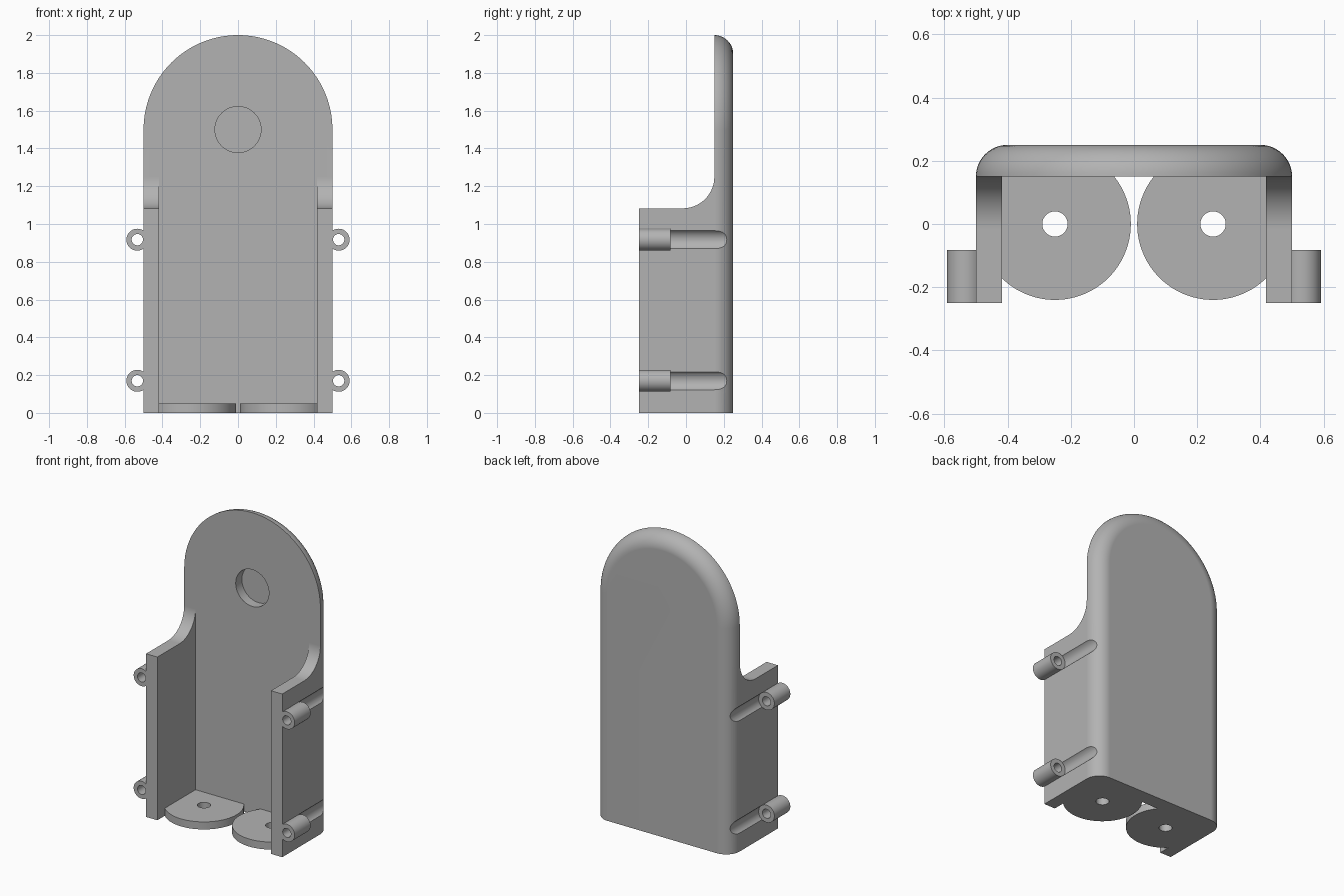
import bpy, bmesh
from math import sin, cos, pi, radians

cube = bpy.data.objects.get("Cube")
if cube:
    bpy.data.objects.remove(cube, do_unlink=True)

HALF_W, TOP, FRONT, PANEL_Y = 0.5, 2.0, -0.25, 0.15
ROUND, WALL, WALL_TOP, COVE = 0.1, 0.083, 1.083, 0.167
LUG_X, LUG_R, LUG_BACK = 0.533, 0.058, -0.083

grey = bpy.data.materials.new("plain grey")
grey.use_nodes = True
colour = (0.45, 0.45, 0.45, 1)
grey.diffuse_color = colour
grey.node_tree.nodes["Principled BSDF"].inputs["Base Color"].default_value = colour


def loft(name, rings):
    """Closed solid through a stack of matching rings."""
    bm = bmesh.new()
    loops = [[bm.verts.new(p) for p in ring] for ring in rings]
    n = len(loops[0])
    for a, b in zip(loops, loops[1:]):
        for i in range(n):
            j = (i + 1) % n
            bm.faces.new((a[i], a[j], b[j], b[i]))
    bm.faces.new(loops[0])
    bm.faces.new(loops[-1])
    bmesh.ops.recalc_face_normals(bm, faces=bm.faces)
    mesh = bpy.data.meshes.new(name)
    bm.to_mesh(mesh)
    bm.free()
    mesh.materials.append(grey)
    obj = bpy.data.objects.new(name, mesh)
    bpy.context.collection.objects.link(obj)
    return obj


def rod_y(name, x, z, r, y0, y1, n=48):
    ring = [(x + r * cos(2 * pi * i / n), z + r * sin(2 * pi * i / n)) for i in range(n)]
    return loft(name, [[(u, y, v) for u, v in ring] for y in (y0, y1)])


def rod_z(name, x, y, r, z0, z1, n=96):
    ring = [(x + r * cos(2 * pi * i / n), y + r * sin(2 * pi * i / n)) for i in range(n)]
    return loft(name, [[(u, v, z) for u, v in ring] for z in (z0, z1)])


def combine(target, tool, operation):
    """Apply a boolean and discard the tool."""
    tool.hide_render = True
    mod = target.modifiers.new(operation.title(), 'BOOLEAN')
    mod.operation, mod.solver, mod.object = operation, 'EXACT', tool
    bpy.context.view_layer.objects.active = target
    bpy.ops.object.modifier_apply(modifier=mod.name)
    bpy.data.objects.remove(tool, do_unlink=True)


def arch(y, inset, n=64):
    """Arched outline, inset everywhere but at the base."""
    r = HALF_W - inset
    pts = [(r * cos(pi * i / n), y, TOP - HALF_W + r * sin(pi * i / n)) for i in range(n + 1)]
    return [(r, y, 0)] + pts + [(-r, y, 0)]


# Arched block with a rounded back edge
steps = 12
rings = [arch(FRONT, 0)]
for k in range(steps + 1):
    t = pi / 2 * k / steps
    rings.append(arch(PANEL_Y + ROUND * sin(t), ROUND * (1 - cos(t))))
body = loft("bracket_body", rings)

# Hollow between the side walls
inner = HALF_W - WALL
box = [(-inner, -1), (inner, -1), (inner, PANEL_Y), (-inner, PANEL_Y)]
combine(body, loft("hollow_cutter", [[(x, y, z) for x, y in box] for z in (-1, 3)]), 'DIFFERENCE')

# Step above the side walls with a concave cove
cy, cz = PANEL_Y - COVE, WALL_TOP + COVE
cove = [(cy + COVE * sin(pi / 2 * i / 16), cz - COVE * cos(pi / 2 * i / 16)) for i in range(17)]
side = [(-1, WALL_TOP)] + cove + [(PANEL_Y, 3), (-1, 3)]
combine(body, loft("step_cutter", [[(x, y, z) for y, z in side] for x in (-1, 1)]), 'DIFFERENCE')

# Blind round recess in the panel
combine(body, rod_y("recess_cutter", 0, 1.5, 0.122, 0, 0.215, 64), 'DIFFERENCE')

for s in (1, -1):
    # Screw lugs with grooves behind them
    for z in (0.17, 0.917):
        combine(body, rod_y("groove_cutter", s * LUG_X, z, LUG_R, LUG_BACK, 1), 'DIFFERENCE')
        combine(body, rod_y("screw_lug", s * LUG_X, z, LUG_R, FRONT, LUG_BACK), 'UNION')
        combine(body, rod_y("lug_hole_cutter", s * LUG_X, z, 0.03, -1, 0, 32), 'DIFFERENCE')
    # Round base tabs with a hole
    combine(body, rod_z("base_tab", s * 0.25, 0, 0.24, 0, 0.05), 'UNION')
    combine(body, rod_z("tab_hole_cutter", s * 0.25, 0, 0.04, -1, 0.1, 48), 'DIFFERENCE')

# Smooth curves, crisp edges
bpy.ops.object.select_all(action='DESELECT')
body.select_set(True)
bpy.context.view_layer.objects.active = body
bpy.ops.object.shade_smooth_by_angle(angle=radians(30))
normals = body.modifiers.new("Weighted Normals", 'WEIGHTED_NORMAL')
normals.keep_sharp = True
